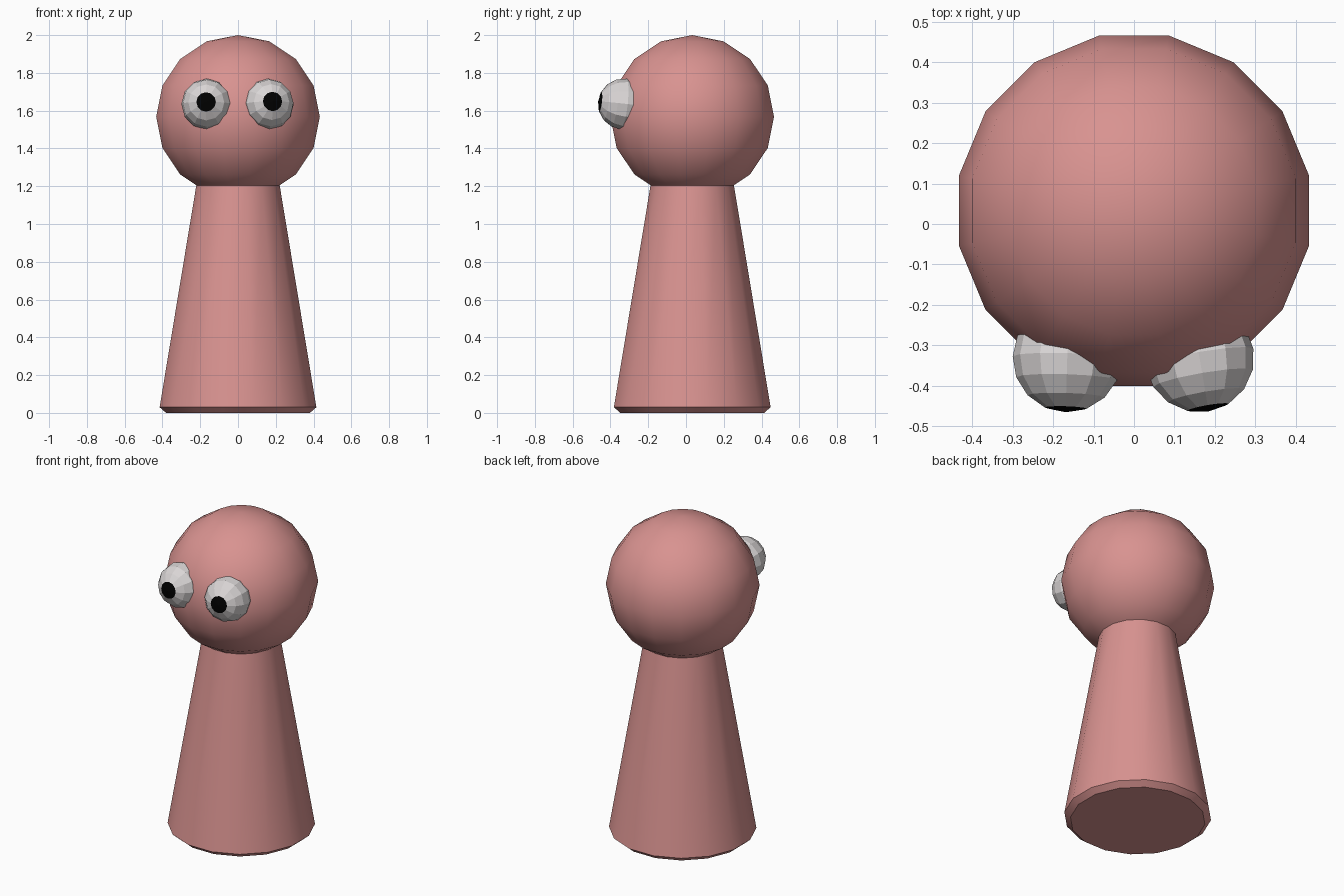
import bpy, bmesh, math
from mathutils import Matrix, Vector

cube = bpy.data.objects.get("Cube")
if cube:
    bpy.data.objects.remove(cube, do_unlink=True)

SIDES = 16
AXIS_Y = 0.033
HALF_STEP = Matrix.Rotation(math.pi / SIDES, 4, 'Z')


def material(name, rgb):
    m = bpy.data.materials.new(name)
    m.use_nodes = True
    m.diffuse_color = (*rgb, 1)
    m.node_tree.nodes["Principled BSDF"].inputs["Base Color"].default_value = (*rgb, 1)
    return m


pink = material("dusty pink", (0.69, 0.29, 0.28))
white = material("eye white", (0.70, 0.67, 0.67))
black = material("pupil black", (0.0, 0.0, 0.0))


def add_object(name, bm, mats, smooth_angle=None):
    bmesh.ops.recalc_face_normals(bm, faces=bm.faces)
    mesh = bpy.data.meshes.new(name)
    bm.to_mesh(mesh)
    bm.free()
    obj = bpy.data.objects.new(name, mesh)
    bpy.context.collection.objects.link(obj)
    for m in mats:
        mesh.materials.append(m)
    if smooth_angle:
        bpy.ops.object.select_all(action='DESELECT')
        obj.select_set(True)
        bpy.context.view_layer.objects.active = obj
        bpy.ops.object.shade_smooth_by_angle(angle=math.radians(smooth_angle))
    return obj


# Tapered body with a small chamfer at the foot
bm = bmesh.new()
rings = []
for radius, z in [(0.388, 0.0), (0.423, 0.03), (0.225, 1.205)]:
    rings.append([bm.verts.new(HALF_STEP @ Vector((
        radius * math.cos(math.tau * i / SIDES),
        radius * math.sin(math.tau * i / SIDES), z))) for i in range(SIDES)])
for low, high in zip(rings, rings[1:]):
    for i in range(SIDES):
        j = (i + 1) % SIDES
        bm.faces.new((low[i], low[j], high[j], high[i]))
bm.faces.new(rings[0][::-1])
bm.faces.new(rings[-1])
body = add_object("body", bm, [pink], 30)
body.location.y = AXIS_Y

# Round head
bm = bmesh.new()
bmesh.ops.create_uvsphere(bm, u_segments=SIDES, v_segments=8, radius=1,
                          matrix=Matrix.Diagonal((0.4415, 0.4415, 0.432, 1)) @ HALF_STEP)
head = add_object("head", bm, [pink], 30)
head.location = (0, AXIS_Y, 1.568)

# Eyes: the pole of each ball points where it looks, and its cap is the pupil
for name, x, gaze in [("left_eye", 0.162, (0.023, -0.134, 0.015)),
                      ("right_eye", -0.165, (-0.004, -0.134, 0.012))]:
    bm = bmesh.new()
    bmesh.ops.create_uvsphere(bm, u_segments=12, v_segments=8, radius=0.135)
    for f in bm.faces:
        f.material_index = 1 if f.calc_center_median().z > 0.126 else 0
    turn = Vector(gaze).to_track_quat('Z', 'Y').to_matrix()
    bmesh.ops.rotate(bm, verts=bm.verts, cent=(0, 0, 0), matrix=turn)
    eye = add_object(name, bm, [white, black])
    eye.location = (x, -0.331, 1.635)
